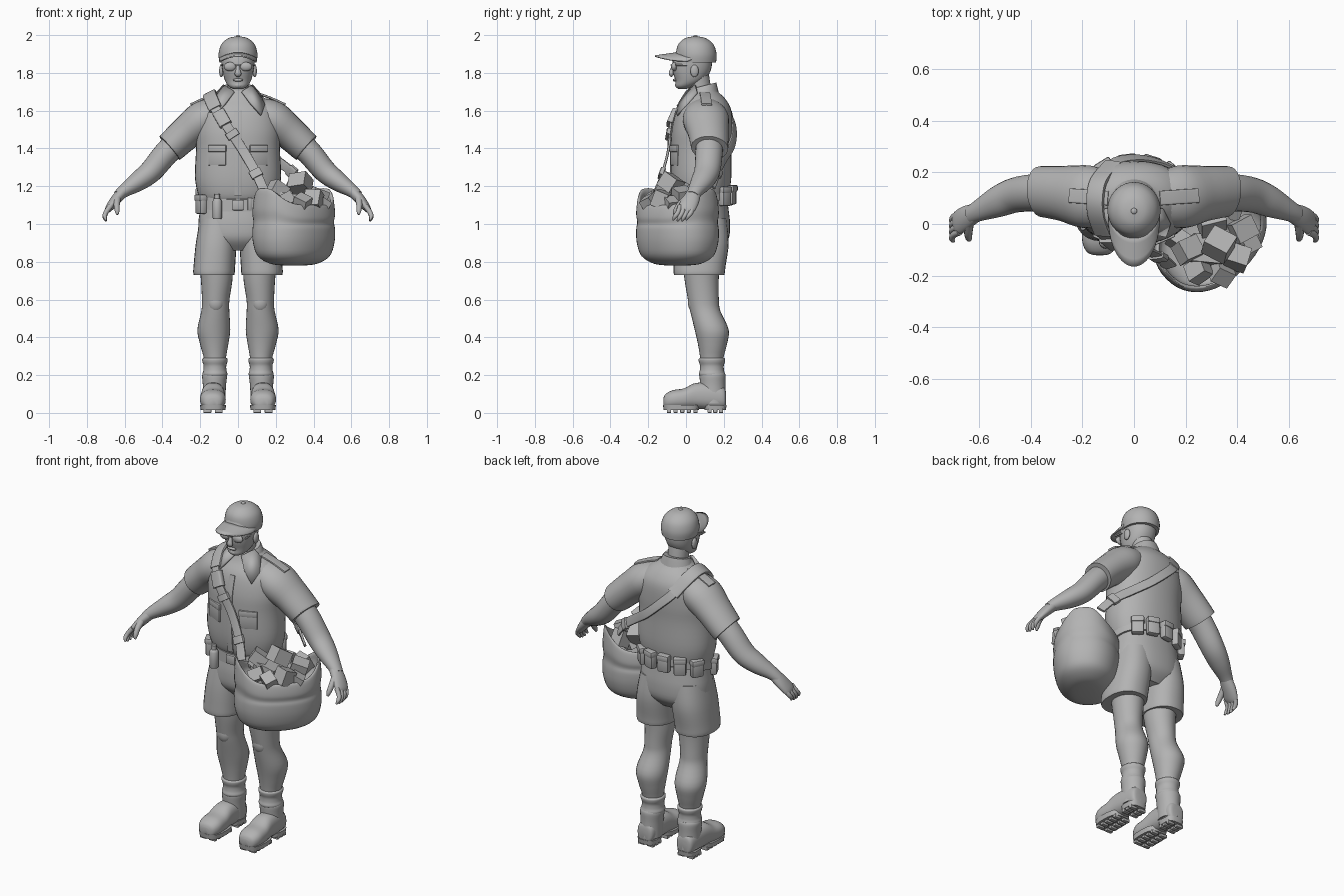
import bpy, bmesh, math, random
from mathutils import Vector, Matrix, Euler

random.seed(4)
grey = bpy.data.materials.new("plain grey")
grey.diffuse_color = (0.45, 0.45, 0.45, 1)


def finish(name, bm):
    bmesh.ops.recalc_face_normals(bm, faces=bm.faces)
    me = bpy.data.meshes.new(name)
    bm.to_mesh(me)
    bm.free()
    me.materials.append(grey)
    ob = bpy.data.objects.new(name, me)
    bpy.context.collection.objects.link(ob)
    return ob


def loft(name, st, ref=(1, 0, 0), axis=None, centre=None, n=28, p=2, sub=4, warp=None):
    """Skin smooth rings through stations (x, y, z, half width, half depth)."""
    S = []
    for i in range(len(st) - 1):
        a, b, c, d = (st[min(max(j, 0), len(st) - 1)] for j in range(i - 1, i + 3))
        for k in range(sub):
            t = k / sub
            S.append([0.5 * (2 * q + (r - o) * t + (2 * o - 5 * q + 4 * r - w) * t * t
                             + (3 * q - o - 3 * r + w) * t ** 3)
                      for o, q, r, w in zip(a, b, c, d)])
    S.append(list(st[-1]))
    P = [Vector(s[:3]) for s in S]
    bm, rings = bmesh.new(), []
    for i, s in enumerate(S):
        t = Vector(axis) if axis else (P[min(i + 1, len(P) - 1)] - P[max(i - 1, 0)]).normalized()
        u = t.cross(P[i] - Vector(centre)) if centre else Vector(ref) - t * Vector(ref).dot(t)
        u.normalize()
        v = t.cross(u)
        ring = []
        for k in range(n):
            c, d = math.cos(2 * math.pi * k / n), math.sin(2 * math.pi * k / n)
            c, d = (math.copysign(abs(e) ** (2 / p), e) for e in (c, d))
            q = P[i] + u * c * max(s[3], .002) + v * d * max(s[4], .002)
            ring.append(bm.verts.new(warp(q) if warp else q))
        rings.append(ring)
    for r0, r1 in zip(rings, rings[1:]):
        for k in range(n):
            bm.faces.new((r0[k], r0[(k + 1) % n], r1[(k + 1) % n], r1[k]))
    bm.faces.new(rings[0])
    bm.faces.new(rings[-1])
    return finish(name, bm)


def ball(name, loc, size):
    bm = bmesh.new()
    bmesh.ops.create_uvsphere(bm, u_segments=20, v_segments=12, radius=1,
                              matrix=Matrix.Translation(loc) @ Matrix.Diagonal((*size, 1)))
    return finish(name, bm)


def box(name, loc, size, rot=(0, 0, 0), bevel=.006):
    bm = bmesh.new()
    bmesh.ops.create_cube(bm, size=1, matrix=Matrix.Translation(loc)
                          @ Euler(rot).to_matrix().to_4x4() @ Matrix.Diagonal((*size, 1)))
    if bevel:
        bmesh.ops.bevel(bm, geom=bm.edges[:], offset=bevel, segments=2, affect='EDGES', profile=.5)
    return finish(name, bm)


Z, BODY = (0, 0, 1), (0, .085, 1.4)


def ribbon(name, pts, w, th):
    return loft(name, [(*q, w, th) for q in pts], centre=BODY, n=16, p=5)


# Shirt body, placket and neck band
loft("shirt", [(0, .085, 1.12, .195, .135), (0, .08, 1.16, .212, .148), (0, .08, 1.25, .228, .16),
               (0, .08, 1.4, .222, .16), (0, .085, 1.5, .225, .16), (0, .095, 1.6, .205, .145),
               (0, .1, 1.66, .15, .11), (0, .09, 1.7, .09, .08), (0, .09, 1.72, .075, .07)],
     axis=Z, n=40, p=2.2)
ribbon("placket", [(0, -.052, 1.6), (0, -.076, 1.5), (0, -.081, 1.4), (0, -.081, 1.25), (0, -.07, 1.15)], .018, .004)
loft("collar_band", [(0, .085, 1.675, .1, .088), (0, .085, 1.71, .084, .08), (0, .088, 1.73, .072, .072)],
     axis=Z, warp=lambda q: q + Vector((0, 0, (q.y - .085) * .25)))

# Head, neck and face
loft("neck", [(0, .075, 1.66, .06, .062), (0, .072, 1.72, .056, .06), (0, .06, 1.8, .06, .06)], axis=Z)
loft("head", [(0, -.02, 1.715, .025, .022), (0, -.005, 1.73, .05, .05), (0, .02, 1.76, .069, .076),
              (0, .03, 1.81, .082, .1), (0, .035, 1.87, .088, .104), (0, .045, 1.93, .075, .09)], axis=Z, p=2.2)
loft("nose", [(0, -.06, 1.845, .009, .008), (0, -.073, 1.815, .012, .012),
              (0, -.078, 1.795, .018, .013), (0, -.07, 1.783, .01, .008)], n=16)
ball("mouth", (0, -.058, 1.762), (.028, .012, .008))
ball("chin", (0, -.042, 1.735), (.025, .016, .016))

# Cap with peak and button
loft("cap_crown", [(0, .055, 1.855, .098, .104), (0, .055, 1.9, .103, .107), (0, .052, 1.95, .089, .094),
                   (0, .05, 1.983, .053, .056), (0, .05, 1.993, .012, .012)], axis=Z, n=36)
ball("cap_button", (0, .05, 1.993), (.012, .012, .007))
bm, rows = bmesh.new(), []
for i in range(25):
    th = math.pi * (1.02 + .96 * i / 24)
    c, s = math.cos(th), math.sin(th)
    inner = Vector((.1 * c, .055 + .1 * s, 1.91 - .03 * c * c))
    outer = Vector((.1 * c, .02 + .185 * s, 1.893 - .032 * c * c))
    rows.append([bm.verts.new(inner.lerp(outer, k / 4)) for k in range(5)])
for r0, r1 in zip(rows, rows[1:]):
    for k in range(4):
        bm.faces.new((r0[k], r0[k + 1], r1[k + 1], r1[k]))
finish("cap_peak", bm).modifiers.new("thickness", 'SOLIDIFY').thickness = .008

# Sunglasses bridge
box("glasses_bridge", (0, -.077, 1.842), (.03, .008, .007), bevel=.002)

# Hips, belt and buckle
tilt = lambda q: q + Vector((0, 0, .25 * q.y))
loft("shorts_hips", [(0, .085, 1.16, .19, .13), (0, .085, 1.08, .2, .14), (0, .085, 1., .21, .148),
                     (0, .085, .92, .2, .14), (0, .085, .86, .12, .09)], axis=Z, n=36, p=2.3)
loft("belt", [(0, .085, 1.08, .207, .146), (0, .085, 1.145, .207, .146)], axis=Z, n=40, sub=1, p=2.2, warp=tilt)
box("belt_buckle", (0, -.065, 1.1), (.06, .02, .055))

# Belt pouches around the waist
for deg in (48, 72, 97, 122, 150, 206):
    a = math.radians(deg)
    loc = Vector((.218 * math.cos(a), .085 + .162 * math.sin(a), 0))
    loc.z = 1.1 + .22 * loc.y
    box("belt_pouch", loc, (.04, .068, .1), (0, 0, a), .01)
    box("pouch_flap", loc + Vector((0, 0, .035)), (.05, .072, .035), (0, 0, a), .008)
loft("belt_canister", [(-.11, -.07, 1.03, .02, .02), (-.11, -.07, 1.035, .025, .025), (-.11, -.07, 1.12, .025, .025),
                       (-.11, -.07, 1.135, .014, .014), (-.11, -.07, 1.16, .014, .014)], axis=Z, n=16, sub=2)
for x in (.06, .1):
    box("belt_keeper", (x, -.055 + x * .15, 1.105), (.026, .025, .07), (0, 0, .25))

for s in (-1, 1):
    # Face sides
    ball("ear", (s * .088, .045, 1.81), (.012, .022, .033))
    ball("glasses_lens", (s * .042, -.063, 1.833), (.033, .016, .024))
    box("glasses_temple", (s * .083, -.005, 1.842), (.008, .1, .009), (0, 0, s * .12), .002)
    # Collar flap
    bm = bmesh.new()
    bm.faces.new([bm.verts.new((s * x, y, z)) for x, y, z in
                  ((.02, .003, 1.7), (.075, .05, 1.735), (.11, .06, 1.695), (.14, .005, 1.63),
                   (.122, -.047, 1.575), (.065, -.036, 1.64))])
    bmesh.ops.triangulate(bm, faces=bm.faces[:])
    m = finish("collar_flap", bm).modifiers.new("thickness", 'SOLIDIFY')
    m.thickness, m.offset = .012, 0
    # Chest pocket and shoulder tab
    box("chest_pocket", (s * .11, -.058, 1.36), (.1, .014, .1), (0, 0, s * .4), .004)
    box("pocket_flap", (s * .11, -.062, 1.4), (.104, .016, .035), (0, 0, s * .4), .004)
    ribbon("shoulder_tab", [(s * .1, .1, 1.692), (s * .17, .105, 1.668), (s * .25, .11, 1.632)], .028, .006)
    # Sleeve and arm
    loft("sleeve", [(s * .09, .1, 1.6, .1, .075), (s * .18, .105, 1.555, .122, .1), (s * .27, .118, 1.485, .108, .09),
                    (s * .345, .125, 1.417, .1, .084), (s * .362, .125, 1.402, .098, .082)], ref=(0, 1, 0))
    loft("arm", [(s * .3, .125, 1.455, .07, .068), (s * .38, .122, 1.375, .072, .066),
                 (s * .46, .112, 1.28, .068, .061), (s * .53, .085, 1.225, .06, .052),
                 (s * .6, .052, 1.178, .042, .036), (s * .635, .035, 1.15, .035, .028)], ref=(0, 1, 0))
    # Hand with fingers and thumb
    loft("palm", [(s * .61, .045, 1.17, .036, .03), (s * .65, .025, 1.125, .046, .027),
                  (s * .682, .005, 1.085, .046, .02), (s * .693, -.002, 1.068, .036, .012)], ref=(0, 1, 0))
    for i in range(4):
        y, d = .038 - .023 * i, .006 * abs(i - 1.5)
        loft("finger", [(s * .675, y, 1.095, .013, .014), (s * .7, y - .012, 1.06, .013, .013),
                        (s * .705, y - .028, 1.03 + d, .011, .011), (s * .698, y - .037, 1.012 + d, .005, .005)],
             ref=(0, 1, 0), n=12, sub=3)
    loft("thumb", [(s * .64, .0, 1.135, .02, .018), (s * .642, -.035, 1.1, .016, .016),
                   (s * .64, -.055, 1.07, .013, .013), (s * .638, -.062, 1.05, .006, .006)], n=12, sub=3)
    # Shorts leg with hem
    loft("shorts_leg", [(s * .1, .085, 1.03, .1, .13), (s * .115, .082, .9, .108, .144), (s * .125, .072, .78, .11, .138),
                        (s * .127, .07, .745, .11, .136), (s * .127, .07, .73, .107, .133)], axis=Z, p=2.3)
    # Leg, sock and boot
    loft("leg", [(s * .115, .08, .8, .09, .1), (s * .113, .083, .7, .083, .09), (s * .118, .092, .6, .073, .082),
                 (s * .12, .102, .54, .074, .08), (s * .128, .136, .44, .087, .09), (s * .126, .14, .36, .074, .076),
                 (s * .122, .136, .28, .057, .06), (s * .122, .136, .2, .055, .058)], axis=Z)
    ball("kneecap", (s * .118, .045, .585), (.045, .035, .055))
    loft("sock", [(s * .122, .137, z, r, r + .003) for z, r in
                  ((.19, .058), (.205, .066), (.225, .061), (.25, .06), (.27, .066), (.285, .067), (.292, .058))], axis=Z)
    loft("boot_shaft", [(s * .127, .145, .05, .06, .068), (s * .125, .142, .14, .061, .067),
                        (s * .124, .141, .195, .066, .069), (s * .124, .141, .212, .06, .064)], axis=Z)
    loft("boot_foot", [(s * .13, .212, .07, .03, .035), (s * .13, .2, .08, .05, .058), (s * .13, .14, .088, .058, .07),
                       (s * .132, .05, .09, .062, .068), (s * .133, -.01, .075, .067, .055),
                       (s * .133, -.07, .07, .067, .05), (s * .133, -.108, .062, .05, .038),
                       (s * .133, -.12, .055, .025, .022)], axis=(0, -1, 0), p=2.4)
    for name, y, w, l in (("boot_sole", -.025, .069, .097), ("boot_heel", .155, .058, .06)):
        loft(name, [(s * .132, y, .014, w - .004, l - .004), (s * .132, y, .042, w, l)], axis=Z, p=3, sub=1)
    for y in (-.09, -.055, -.02, .015, .05, .125, .155, .185):
        for dx in (-.03, .03):
            box("sole_lug", (s * .132 + dx, y, .01), (.042, .022, .02), bevel=.003)

# Shoulder strap, front and back, with pad and buckles
strap = [(.14, -.165, 1.17), (.095, -.125, 1.27), (.02, -.092, 1.4), (-.06, -.083, 1.52), (-.12, -.04, 1.61),
         (-.145, .03, 1.668), (-.15, .1, 1.69), (-.135, .17, 1.665), (-.08, .236, 1.58), (0, .255, 1.5),
         (.09, .243, 1.42), (.18, .205, 1.355), (.28, .165, 1.28), (.35, .135, 1.2)]
ribbon("strap", strap, .026, .007)
ribbon("shoulder_pad", strap[4:9], .036, .011)
ribbon("strap_clip_pad", [(-.105, -.055, 1.595), (-.065, -.086, 1.525)], .034, .018)
ribbon("strap_slider", [(-.04, -.09, 1.49), (-.02, -.095, 1.46)], .034, .014)
ribbon("front_buckle", [(.085, -.122, 1.285), (.105, -.135, 1.25)], .033, .014)
ribbon("back_buckle", [(.27, .172, 1.29), (.3, .16, 1.262)], .033, .014)


# Open bag whose rim rises to the two strap corners
def lift(q):
    u = ((q.x - .295) + (q.y + .045)) * .7071
    return q + Vector((0, 0, .09 * min(1, abs(u) / .22) ** 5 * max(0, min(1, (q.z - .98) / .1))))


loft("bag", [(.295, -.045, z, a, b) for z, a, b in
             ((.78, .06, .04), (.79, .14, .1), (.83, .21, .155), (.9, .236, .178), (.97, .238, .183),
              (1.0, .232, .178), (1.03, .238, .183), (1.065, .234, .18), (1.095, .226, .172),
              (1.095, .215, .161), (1.05, .205, .15), (1.03, .1, .08))],
     ref=(1, 1, 0), axis=Z, n=48, p=2.2, warp=lift)

# Parcels in the bag
for x, y, z, d in ((.33, -.08, 1.215, .1), (.21, -.1, 1.18, .09), (.4, -.13, 1.13, .085), (.25, -.18, 1.12, .08),
                   (.34, -.19, 1.11, .075), (.42, -.02, 1.15, .09), (.3, .01, 1.15, .1), (.17, -.06, 1.13, .07),
                   (.38, .07, 1.13, .08), (.44, -.08, 1.1, .07), (.28, -.1, 1.1, .12), (.36, -.02, 1.1, .12)):
    box("parcel", (x, y, z), (d, d * .9, d * random.uniform(.75, 1.1)),
        [random.uniform(-.7, .7) for _ in range(3)], 0)

# Smooth shading that keeps hard edges
for ob in bpy.context.scene.objects:
    ob.select_set(True)
    bpy.context.view_layer.objects.active = ob
bpy.ops.object.shade_smooth_by_angle(angle=math.radians(40))
